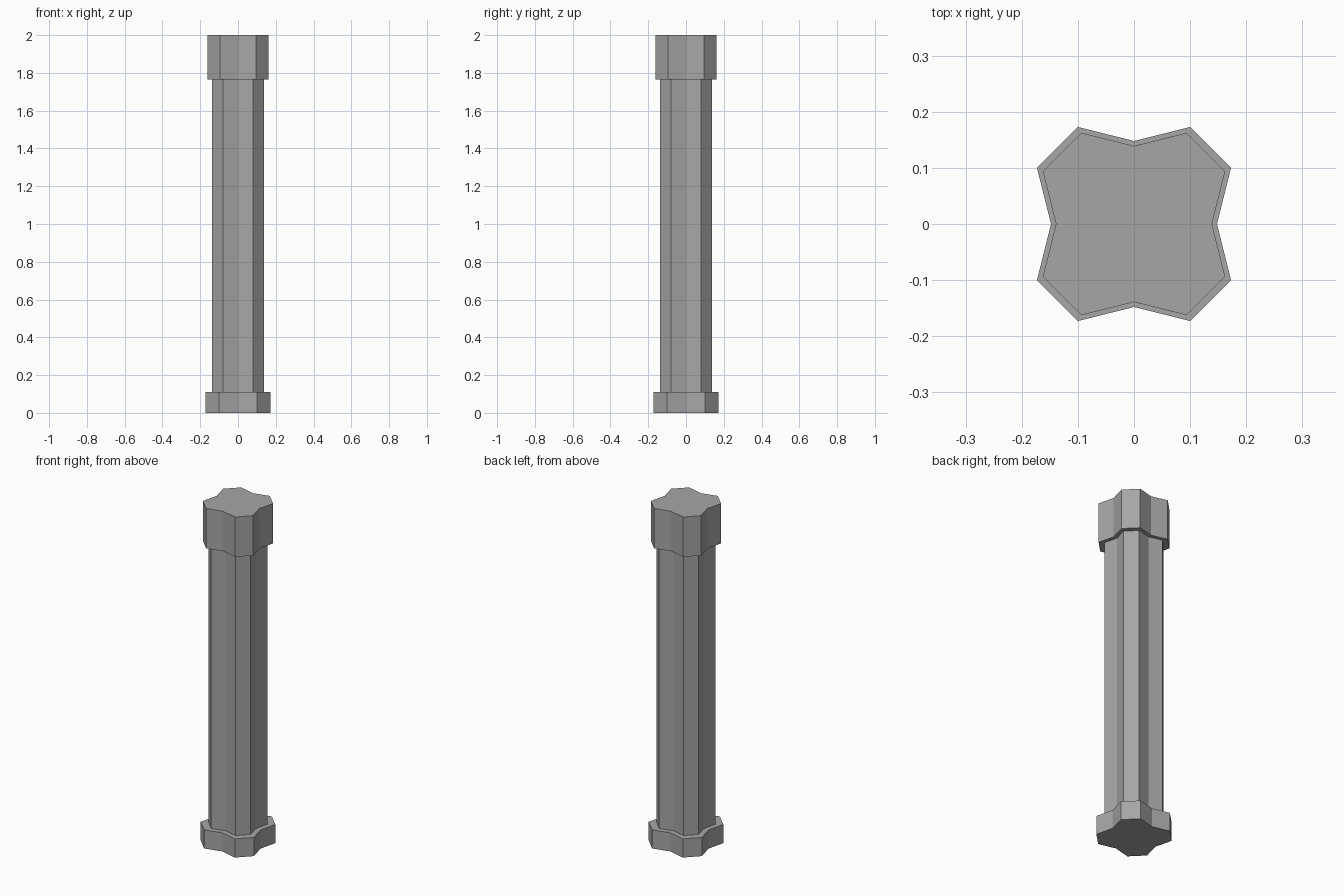
import bpy
import bmesh

cube = bpy.data.objects.get("Cube")
if cube:
    bpy.data.objects.remove(cube, do_unlink=True)

stone = bpy.data.materials.new("grey_stone")
stone.use_nodes = True
GREY = (0.38, 0.38, 0.38, 1.0)
stone.diffuse_color = GREY
stone.node_tree.nodes["Principled BSDF"].inputs["Base Color"].default_value = GREY

# One side of the fluted outline: groove, then the two ends of the bevelled corner
GROOVE, RIDGE, OUTER = 0.148, 0.1, 0.173
QUARTER = [(GROOVE, 0.0), (OUTER, RIDGE), (RIDGE, OUTER)]


def outline(scale):
    """Repeat the quarter profile around the four sides."""
    points = []
    side = QUARTER
    for _ in range(4):
        points += [(x * scale, y * scale) for x, y in side]
        side = [(-y, x) for x, y in side]
    return points


def prism(name, scale, bottom, top):
    """Extrude the fluted outline between two heights."""
    bm = bmesh.new()
    base = bm.faces.new([bm.verts.new((x, y, bottom)) for x, y in outline(scale)])
    result = bmesh.ops.extrude_face_region(bm, geom=[base], use_keep_orig=True)
    for item in result["geom"]:
        if isinstance(item, bmesh.types.BMVert):
            item.co.z = top
    bmesh.ops.recalc_face_normals(bm, faces=bm.faces)
    mesh = bpy.data.meshes.new(name)
    bm.to_mesh(mesh)
    bm.free()
    mesh.materials.append(stone)
    obj = bpy.data.objects.new(name, mesh)
    bpy.context.collection.objects.link(obj)
    return obj


# Column parts from the ground up
prism("column_base", 1.0, 0.0, 0.11)
prism("column_shaft", 0.79, 0.11, 1.765)
prism("column_capital", 0.94, 1.765, 2.0)
